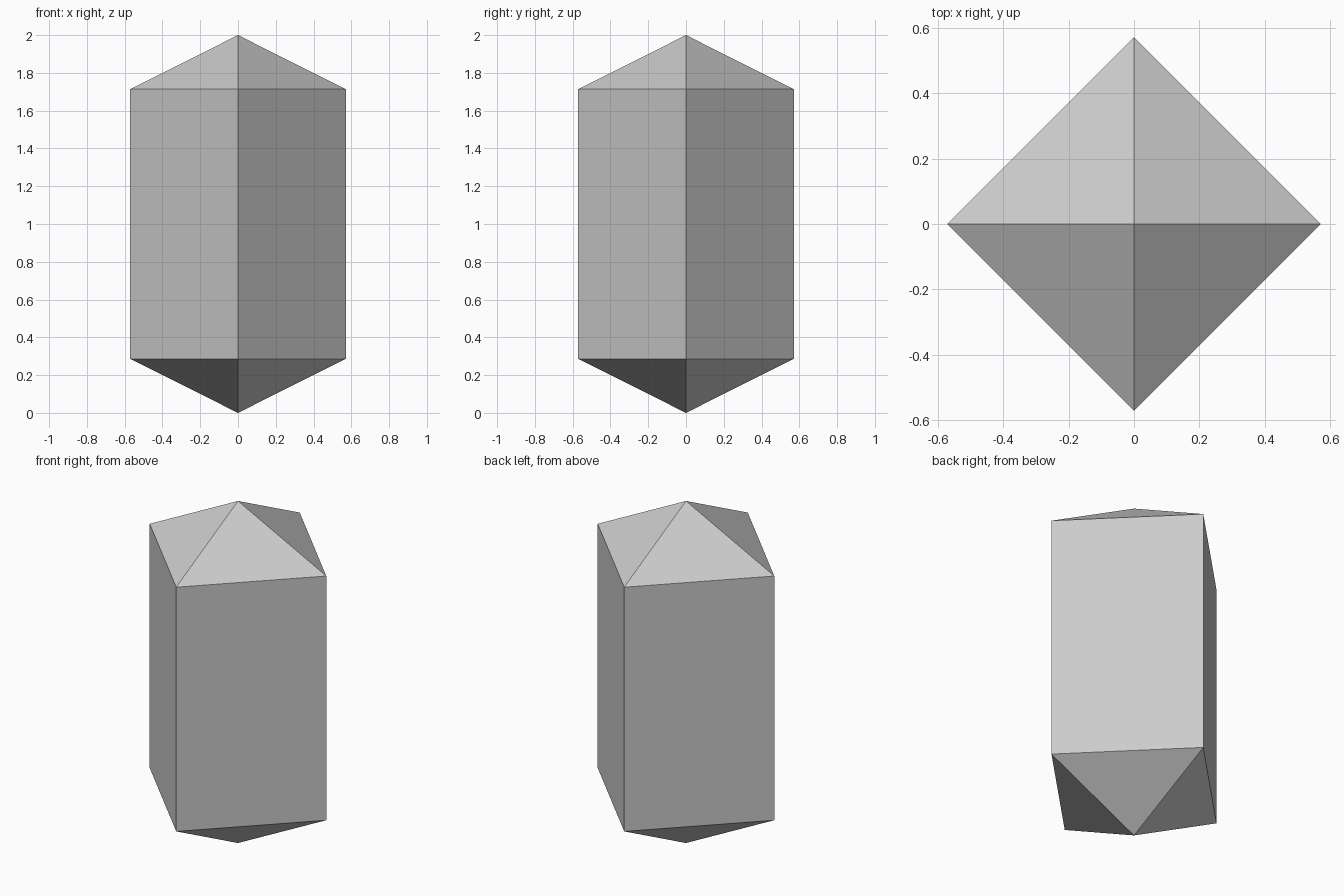
import bpy
import bmesh
from math import cos, sin, pi

if "Cube" in bpy.data.objects:
    bpy.data.objects.remove(bpy.data.objects["Cube"])

RADIUS, LOW, HIGH, TOP = 0.571, 0.286, 1.714, 2.0
SIDES = 4

bm = bmesh.new()

# Square rings with corners on the x and y axes
def ring(z):
    return [bm.verts.new((RADIUS * cos(2 * pi * i / SIDES),
                          RADIUS * sin(2 * pi * i / SIDES), z))
            for i in range(SIDES)]

lower, upper = ring(LOW), ring(HIGH)
bottom_tip = bm.verts.new((0, 0, 0))
top_tip = bm.verts.new((0, 0, TOP))

# Straight walls with a pyramid cap at each end
for i in range(SIDES):
    j = (i + 1) % SIDES
    bm.faces.new((lower[i], lower[j], upper[j], upper[i]))
    bm.faces.new((upper[i], upper[j], top_tip))
    bm.faces.new((lower[j], lower[i], bottom_tip))

bmesh.ops.recalc_face_normals(bm, faces=bm.faces)
mesh = bpy.data.meshes.new("crystal")
bm.to_mesh(mesh)
bm.free()
bpy.context.collection.objects.link(bpy.data.objects.new("crystal", mesh))
